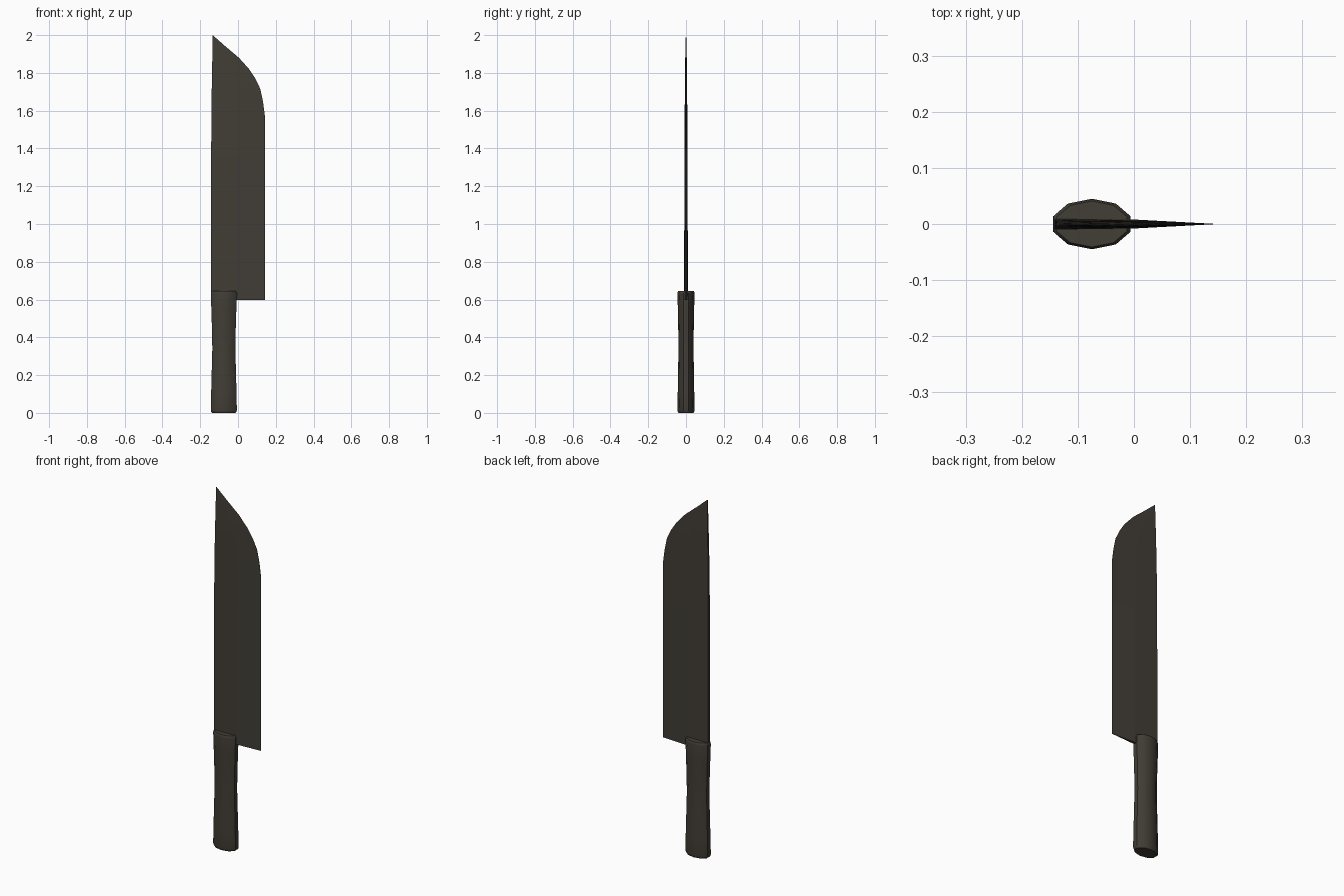
import bpy, bmesh, math

if "Cube" in bpy.data.objects:
    bpy.data.objects.remove(bpy.data.objects["Cube"])

mat = bpy.data.materials.new("dark iron")
mat.diffuse_color = (0.054, 0.047, 0.037, 1)
mat.use_nodes = True
mat.node_tree.nodes["Principled BSDF"].inputs["Base Color"].default_value = mat.diffuse_color


def loft(name, rings, smooth):
    """Skin a stack of equal-length closed rings and cap both ends."""
    bm = bmesh.new()
    rows = [[bm.verts.new(p) for p in ring] for ring in rings]
    n = len(rows[0])
    for a, b in zip(rows, rows[1:]):
        for i in range(n):
            j = (i + 1) % n
            bm.faces.new((a[i], a[j], b[j], b[i]))
    bm.faces.new(rows[0][::-1])
    bm.faces.new(rows[-1])
    bmesh.ops.remove_doubles(bm, verts=bm.verts, dist=0.0001)
    bmesh.ops.recalc_face_normals(bm, faces=bm.faces)
    me = bpy.data.meshes.new(name)
    bm.to_mesh(me)
    bm.free()
    me.materials.append(mat)
    ob = bpy.data.objects.new(name, me)
    bpy.context.collection.objects.link(ob)
    if smooth:
        bpy.ops.object.select_all(action='DESELECT')
        ob.select_set(True)
        bpy.context.view_layer.objects.active = ob
        bpy.ops.object.shade_smooth_by_angle(angle=math.radians(40))
    return ob


# Blade: thick spine on the left, thin cutting edge on the right
# each level: spine x, spine z, edge x, edge z, half thickness
levels = [
    (-0.142, 0.597, 0.142, 0.597, 0.010),
    (-0.142, 1.35, 0.142, 1.35, 0.0085),
    (-0.141, 1.575, 0.142, 1.575, 0.007),
    (-0.140, 1.65, 0.132, 1.65, 0.0065),
    (-0.139, 1.715, 0.118, 1.715, 0.006),
    (-0.138, 1.77, 0.092, 1.77, 0.0055),
    (-0.137, 1.82, 0.059, 1.82, 0.005),
    (-0.136, 1.88, 0.005, 1.88, 0.004),
    (-0.135, 1.94, -0.066, 1.94, 0.003),
    (-0.134, 1.998, -0.132, 1.998, 0.001),
]
rings = []
for sx, sz, ex, ez, t in levels:
    mx = sx + (ex - sx) * 0.5
    rings.append([(sx, -t, sz), (mx, -t * 0.8, sz), (ex, -0.0004, ez),
                  (ex, 0.0004, ez), (mx, t * 0.8, sz), (sx, t, sz)])
loft("blade", rings, False)

# Handle: ten-sided oval grip with a narrow waist and rounded ends
grip = [(0.0, 0.90), (0.004, 0.96), (0.014, 1.0), (0.10, 0.975), (0.22, 0.93),
        (0.34, 0.885), (0.45, 0.915), (0.55, 0.96), (0.632, 1.0),
        (0.641, 0.97), (0.645, 0.91)]
rings = []
for z, s in grip:
    rings.append([(-0.075 + 0.0725 * s * math.cos(math.radians(18 + 36 * i)),
                   0.045 * s * math.sin(math.radians(18 + 36 * i)), z)
                  for i in range(10)])
loft("handle", rings, True)
